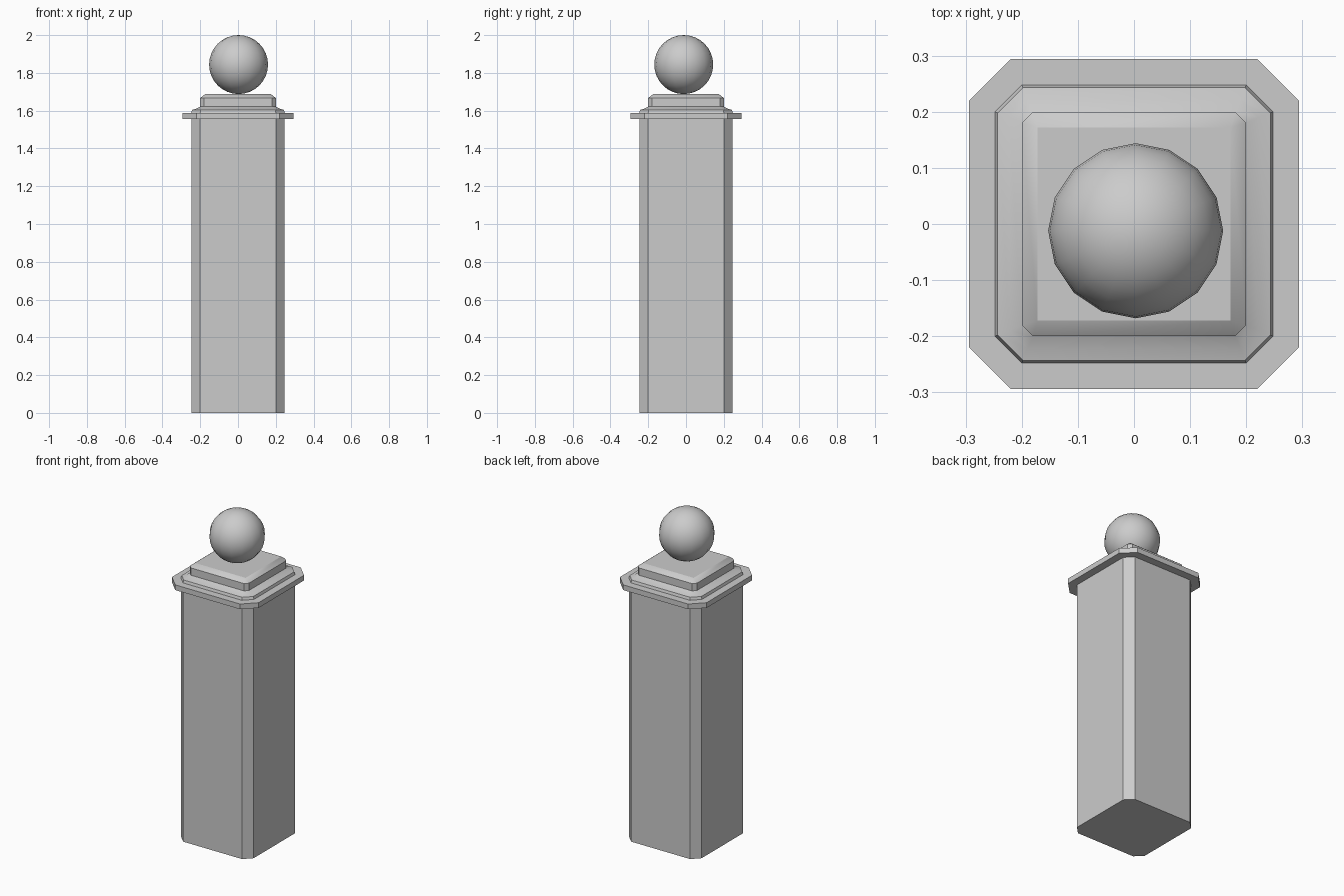
import bpy, bmesh, math

cube = bpy.data.objects.get("Cube")
if cube:
    bpy.data.objects.remove(cube, do_unlink=True)

stone = bpy.data.materials.new("grey_stone")
stone.use_nodes = True
grey = (0.6, 0.6, 0.6, 1)
stone.diffuse_color = grey
stone.node_tree.nodes["Principled BSDF"].inputs["Base Color"].default_value = grey


def octagon(h, c):
    """Square of half width h whose corners are cut back to c."""
    return [(h, -c), (h, c), (c, h), (-c, h), (-h, c), (-h, -c), (-c, -h), (c, -h)]


def stack(name, rings):
    """Loft chamfered squares given as (half width, corner start, height)."""
    bm = bmesh.new()
    loops = [[bm.verts.new((x, y, z)) for x, y in octagon(h, c)] for h, c, z in rings]
    for low, high in zip(loops, loops[1:]):
        for i in range(8):
            j = (i + 1) % 8
            bm.faces.new((low[i], low[j], high[j], high[i]))
    bm.faces.new(loops[0][::-1])
    bm.faces.new(loops[-1])
    bmesh.ops.remove_doubles(bm, verts=bm.verts, dist=0.0005)
    mesh = bpy.data.meshes.new(name)
    bm.to_mesh(mesh)
    bm.free()
    obj = bpy.data.objects.new(name, mesh)
    bpy.context.collection.objects.link(obj)
    mesh.materials.append(stone)
    return obj


# Chamfered shaft
stack("post_shaft", [(0.246, 0.2, 0), (0.246, 0.2, 1.556)])

# Overhanging slab, stepped moulding and bevelled top block
cap = stack("post_cap", [
    (0.294, 0.22, 1.556), (0.294, 0.22, 1.588),
    (0.248, 0.2, 1.588), (0.243, 0.198, 1.604),
    (0.222, 0.19, 1.61), (0.2, 0.18, 1.622),
    (0.2, 0.18, 1.667), (0.172, 0.172, 1.689)])

# Ball finial
bpy.ops.mesh.primitive_uv_sphere_add(
    segments=16, ring_count=16, radius=0.156, location=(0.003, -0.012, 1.844))
ball = bpy.context.object
ball.name = "ball_finial"
ball.data.materials.append(stone)

# Soft shading on the ball and mouldings
for obj, angle in ((ball, 60), (cap, 35)):
    bpy.ops.object.select_all(action="DESELECT")
    obj.select_set(True)
    bpy.context.view_layer.objects.active = obj
    bpy.ops.object.shade_smooth_by_angle(angle=math.radians(angle))
